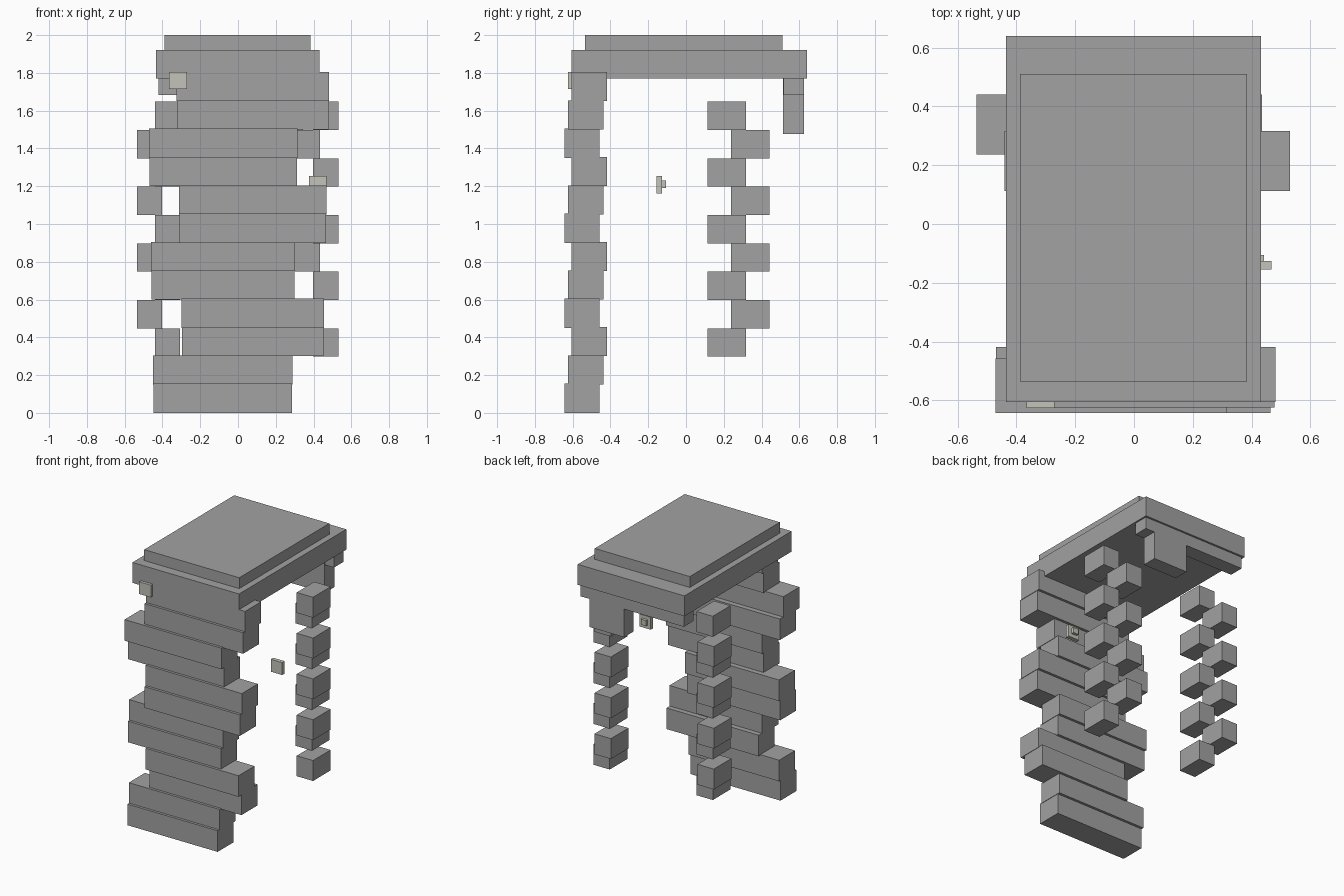
import bpy
from mathutils import Vector

old = bpy.data.objects.get("Cube")
if old:
    bpy.data.objects.remove(old, do_unlink=True)


def make_material(name, colour):
    mat = bpy.data.materials.new(name)
    mat.use_nodes = True
    mat.diffuse_color = colour
    mat.node_tree.nodes["Principled BSDF"].inputs["Base Color"].default_value = colour
    return mat


stone = make_material("stone grey", (0.36, 0.36, 0.36, 1))
pale = make_material("pale grey", (0.55, 0.55, 0.49, 1))


def box(name, x, y, z, mat=stone):
    """Axis-aligned box from three (low, high) ranges."""
    low, high = Vector((x[0], y[0], z[0])), Vector((x[1], y[1], z[1]))
    bpy.ops.mesh.primitive_cube_add(size=1, location=(low + high) / 2)
    obj = bpy.context.object
    obj.name = name
    obj.data.transform(obj.matrix_world.inverted() @ obj.matrix_world)
    for v in obj.data.vertices:
        v.co = Vector(a * b for a, b in zip(v.co, high - low))
    obj.data.materials.append(mat)
    return obj


# Front wall: staggered slabs, swapping sides every two courses
STEP = 0.15
for i in range(12):
    grow = 0.0033 * i
    if (i // 2) % 2 == 0:
        x = (-0.448 - grow * 0.8, 0.285 + grow)
    else:
        x = (-0.29 - grow, 0.445 + grow)
    shift = 0.019 * (i % 3)
    box(f"front_slab_{i + 1}", x, (-0.643 + shift, -0.457 + shift),
        (STEP * i, STEP * i + 0.155))

# Side posts: blocks alternating in depth and sideways position
for i in range(9):
    z = (0.298 + STEP * i, 0.298 + STEP * (i + 1))
    odd = i % 2
    y = (0.237, 0.441) if odd else (0.113, 0.317)
    left_x = 0.302 if odd else 0.398
    right_x = -0.535 if odd else -0.44
    box(f"left_post_block_{i + 1}", (left_x, left_x + 0.133), y, z)
    box(f"right_post_block_{i + 1}", (right_x, right_x + 0.133), y, z)

# Roof
box("roof_slab", (-0.435, 0.432), (-0.605, 0.64), (1.77, 1.92))
box("roof_cap", (-0.388, 0.385), (-0.535, 0.51), (1.92, 2.0))

# Rear beam and hanging block
box("rear_beam", (-0.42, 0.42), (0.515, 0.625), (1.683, 1.772))
box("rear_hanging_block", (0.065, 0.345), (0.514, 0.626), (1.477, 1.772))

# Small pale plates
box("front_plate", (-0.365, -0.27), (-0.626, -0.6), (1.715, 1.805), pale)
box("floating_plate", (0.375, 0.468), (-0.155, -0.126), (1.162, 1.253), pale)
box("floating_plate_knob", (0.4, 0.442), (-0.127, -0.106), (1.19, 1.23), pale)
